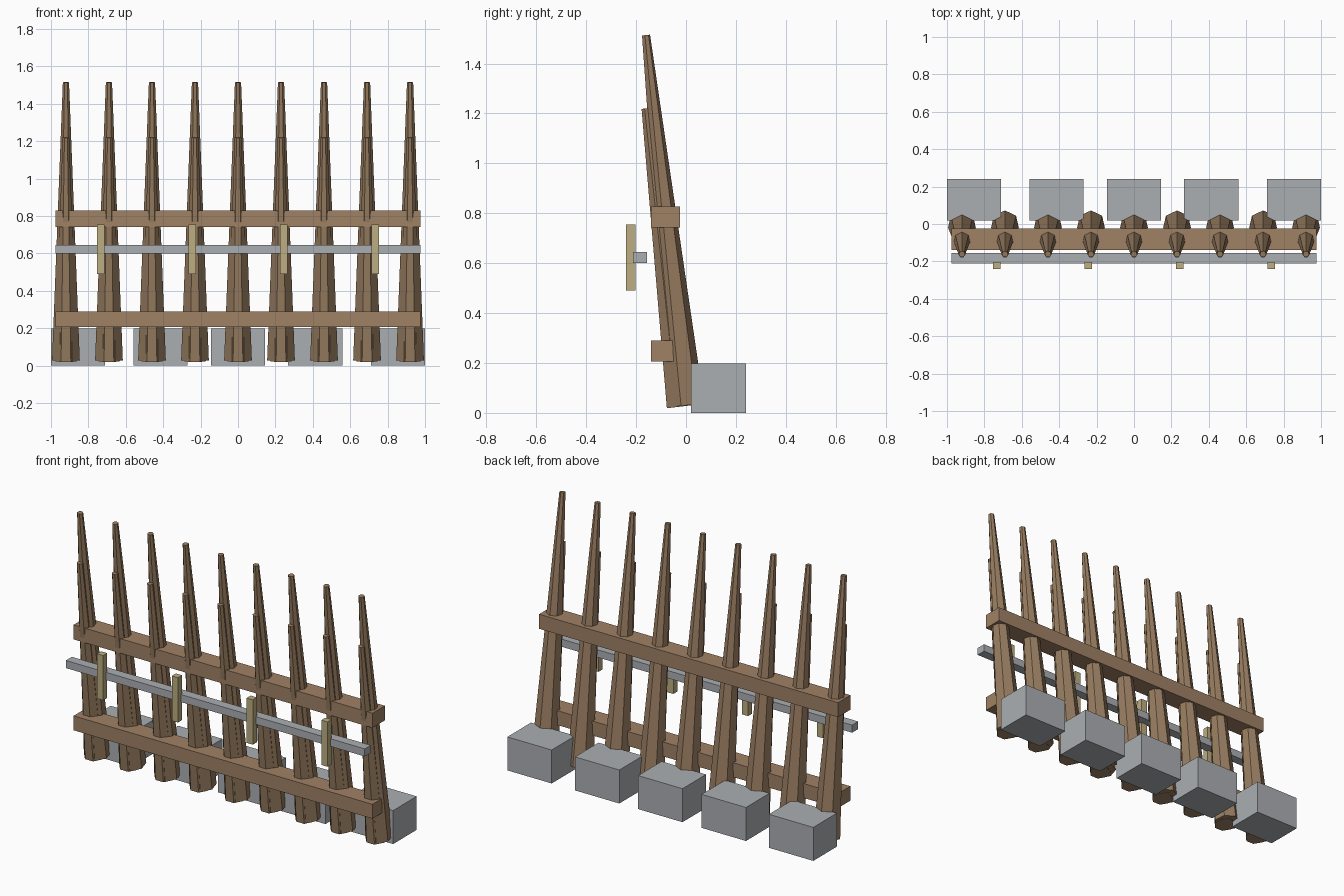
import bpy
import math
from mathutils import Vector

old = bpy.data.objects.get("Cube")
if old:
    bpy.data.objects.remove(old, do_unlink=True)


def material(name, rgb):
    m = bpy.data.materials.new(name)
    m.use_nodes = True
    colour = (*rgb, 1)
    m.diffuse_color = colour
    m.node_tree.nodes["Principled BSDF"].inputs["Base Color"].default_value = colour
    return m


rail_wood = material("rail wood", (0.35, 0.22, 0.13))
stake_wood = material("stake wood", (0.31, 0.20, 0.115))
stone = material("grey stone", (0.41, 0.43, 0.45))
pale_wood = material("pale wood", (0.51, 0.42, 0.22))


def box(name, xs, ys, zs, mat):
    """Box spanning the given (low, high) ranges."""
    ranges = (xs, ys, zs)
    bpy.ops.mesh.primitive_cube_add(size=1, location=[sum(r) / 2 for r in ranges])
    ob = bpy.context.object
    ob.name = name
    ob.scale = [r[1] - r[0] for r in ranges]
    ob.data.materials.append(mat)


def stake(name, x, foot, tip, r_foot, r_tip):
    """Seven-sided tapered stake between two (y, z) points, flat face forward."""
    a, b = Vector((x, *foot)), Vector((x, *tip))
    axis = b - a
    bpy.ops.mesh.primitive_cone_add(vertices=7, radius1=r_foot, radius2=r_tip,
                                    depth=axis.length, location=(a + b) / 2)
    ob = bpy.context.object
    ob.name = name
    ob.rotation_euler.x = math.atan2(-axis.y, axis.z)
    ob.data.materials.append(stake_wood)


# Leaning stakes, each with a shorter one set into its front
for i in range(9):
    x = (i - 4) * 0.23
    stake(f"tall_stake_{i + 1}", x, (-0.003, 0.03), (-0.161, 1.514), 0.076, 0.017)
    stake(f"short_stake_{i + 1}", x, (-0.023, 0.025), (-0.162, 1.22), 0.06, 0.018)

# Cross rails
box("upper_rail", (-0.977, 0.977), (-0.14, -0.024), (0.742, 0.828), rail_wood)
box("lower_rail", (-0.977, 0.977), (-0.14, -0.024), (0.205, 0.29), rail_wood)

# Front bar with upright pegs
box("front_bar", (-0.977, 0.977), (-0.212, -0.156), (0.6, 0.645), stone)
for i in range(4):
    x = (i - 1.5) * 0.489
    box(f"peg_{i + 1}", (x - 0.02, x + 0.02), (-0.24, -0.202), (0.49, 0.755), pale_wood)

# Stone blocks behind the feet
for i, x in enumerate((-0.855, -0.415, 0, 0.413, 0.855)):
    box(f"block_{i + 1}", (x - 0.145, x + 0.145), (0.02, 0.24), (0, 0.198), stone)
